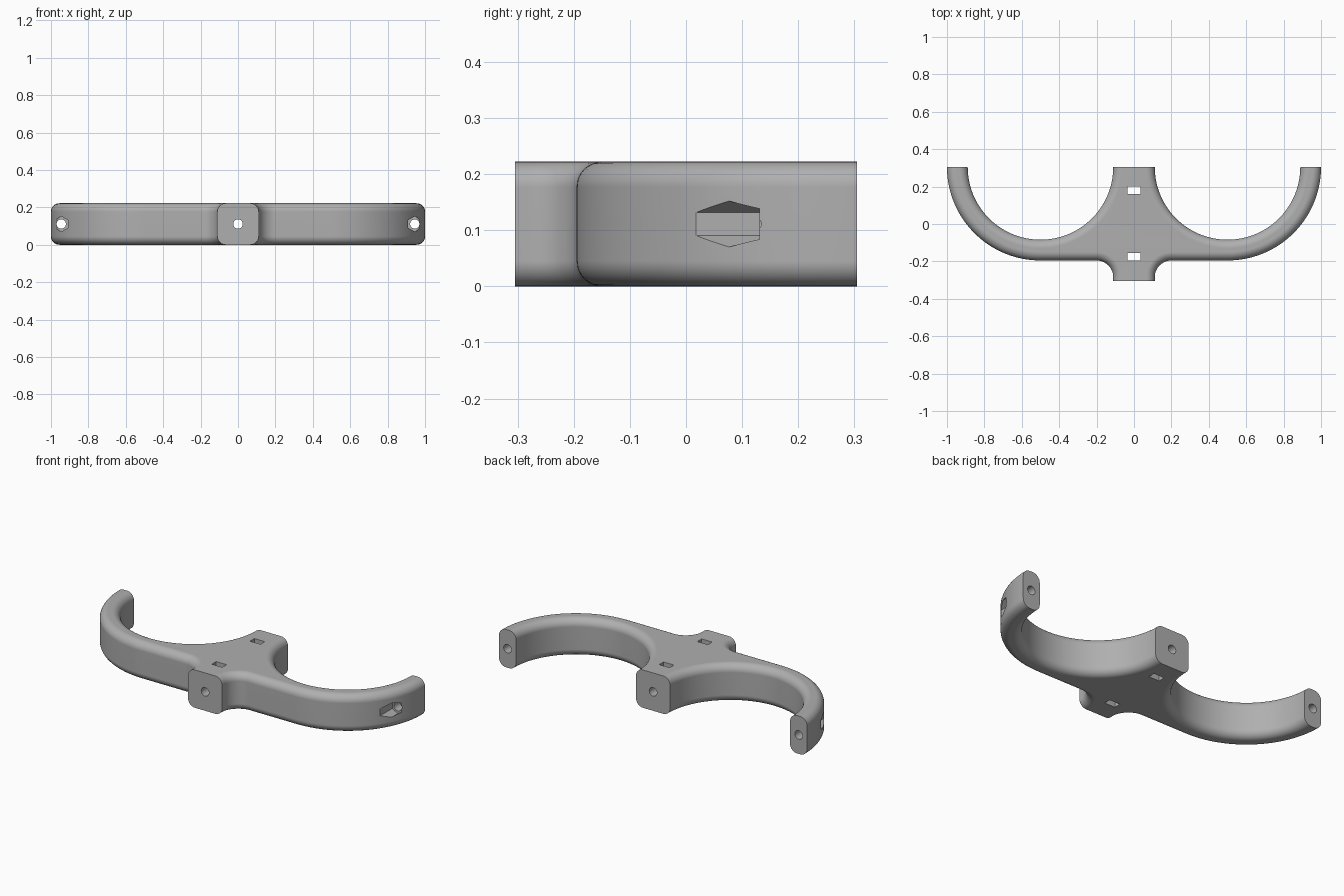
import bpy, bmesh
from math import sin, cos, pi, radians
from mathutils import Matrix

if "Cube" in bpy.data.objects:
    bpy.data.objects.remove(bpy.data.objects["Cube"], do_unlink=True)

HEIGHT, END, ROUND = 0.222, 0.305, 0.045
ARM_X, OUTER, INNER, NECK, FILLET = 0.5, 0.5, 0.389, 0.111, 0.089

grey = bpy.data.materials.new("grey plastic")
grey.use_nodes = True
colour = (0.43, 0.43, 0.43, 1)
grey.diffuse_color = colour
grey.node_tree.nodes["Principled BSDF"].inputs["Base Color"].default_value = colour


def make_object(name, bm):
    bmesh.ops.recalc_face_normals(bm, faces=bm.faces)
    mesh = bpy.data.meshes.new(name)
    bm.to_mesh(mesh)
    bm.free()
    mesh.materials.append(grey)
    obj = bpy.data.objects.new(name, mesh)
    bpy.context.collection.objects.link(obj)
    return obj


def arc(cx, cy, r, start, end, steps):
    angles = [radians(start + (end - start) * i / steps) for i in range(steps + 1)]
    return [(cx + r * cos(a), cy + r * sin(a)) for a in angles]


def outline(d):
    """Plan of the bracket with its side walls moved inward by d."""
    front = END - OUTER
    half = [(NECK - d, -END)]
    half += arc(NECK + FILLET, front - FILLET, FILLET + d, 180, 90, 12)
    half += arc(ARM_X, END, OUTER - d, 270, 360, 40)
    half += arc(ARM_X, END, INNER + d, 360, 180, 72)
    return half + [(-x, y) for x, y in reversed(half)]


# Body: stacked outlines give rounded top and bottom rims, square at the ends
steps = 8
rim = [(ROUND * (1 - cos(a)), ROUND * (1 - sin(a)))
       for a in (pi / 2 * i / steps for i in range(steps + 1))]
levels = rim + [(HEIGHT - z, d) for z, d in reversed(rim)]
bm = bmesh.new()
loops = [[bm.verts.new((x, y, z)) for x, y in outline(d)] for z, d in levels]
count = len(loops[0])
for low, high in zip(loops, loops[1:]):
    for i in range(count):
        j = (i + 1) % count
        bm.faces.new((low[i], low[j], high[j], high[i]))
bm.faces.new(loops[0][::-1])
bm.faces.new(loops[-1])
body = make_object("double_arm_bracket", bm)


def box_cutter(y0, y1):
    bm = bmesh.new()
    place = Matrix.Translation((0, (y0 + y1) / 2, HEIGHT / 2))
    bmesh.ops.create_cube(bm, size=1, matrix=place @ Matrix.Diagonal((0.068, y1 - y0, 0.4, 1)))
    return make_object("nut_slot_cutter", bm)


def rod_cutter(name, x, y0, y1, radius, sides):
    bm = bmesh.new()
    place = Matrix.Translation((x, (y0 + y1) / 2, HEIGHT / 2)) @ Matrix.Rotation(pi / 2, 4, 'X')
    bmesh.ops.create_cone(bm, cap_ends=True, segments=sides, radius1=radius,
                          radius2=radius, depth=y1 - y0, matrix=place)
    return make_object(name, bm)


# Bolt holes, nut slots and hexagonal nut pockets (corners up and down)
cutters = [box_cutter(0.16, 0.2), box_cutter(-0.194, -0.154),
           rod_cutter("centre_hole_cutter", 0, -0.4, 0.4, 0.025, 32)]
for side in (-1, 1):
    cutters.append(rod_cutter("nut_pocket_cutter", side * 0.945, -0.2, 0.131, 0.041, 6))
    cutters.append(rod_cutter("arm_hole_cutter", side * 0.945, 0.05, 0.4, 0.025, 32))

bpy.ops.object.select_all(action='DESELECT')
bpy.context.view_layer.objects.active = body
body.select_set(True)
for cutter in cutters:
    cutter.hide_render = True
    cut = body.modifiers.new("cut", 'BOOLEAN')
    cut.operation, cut.solver, cut.object = 'DIFFERENCE', 'EXACT', cutter
    bpy.ops.object.modifier_apply(modifier=cut.name)
    bpy.data.objects.remove(cutter, do_unlink=True)

bpy.ops.object.shade_smooth_by_angle(angle=radians(30))
weighted = body.modifiers.new("weighted normals", 'WEIGHTED_NORMAL')
weighted.keep_sharp = True
